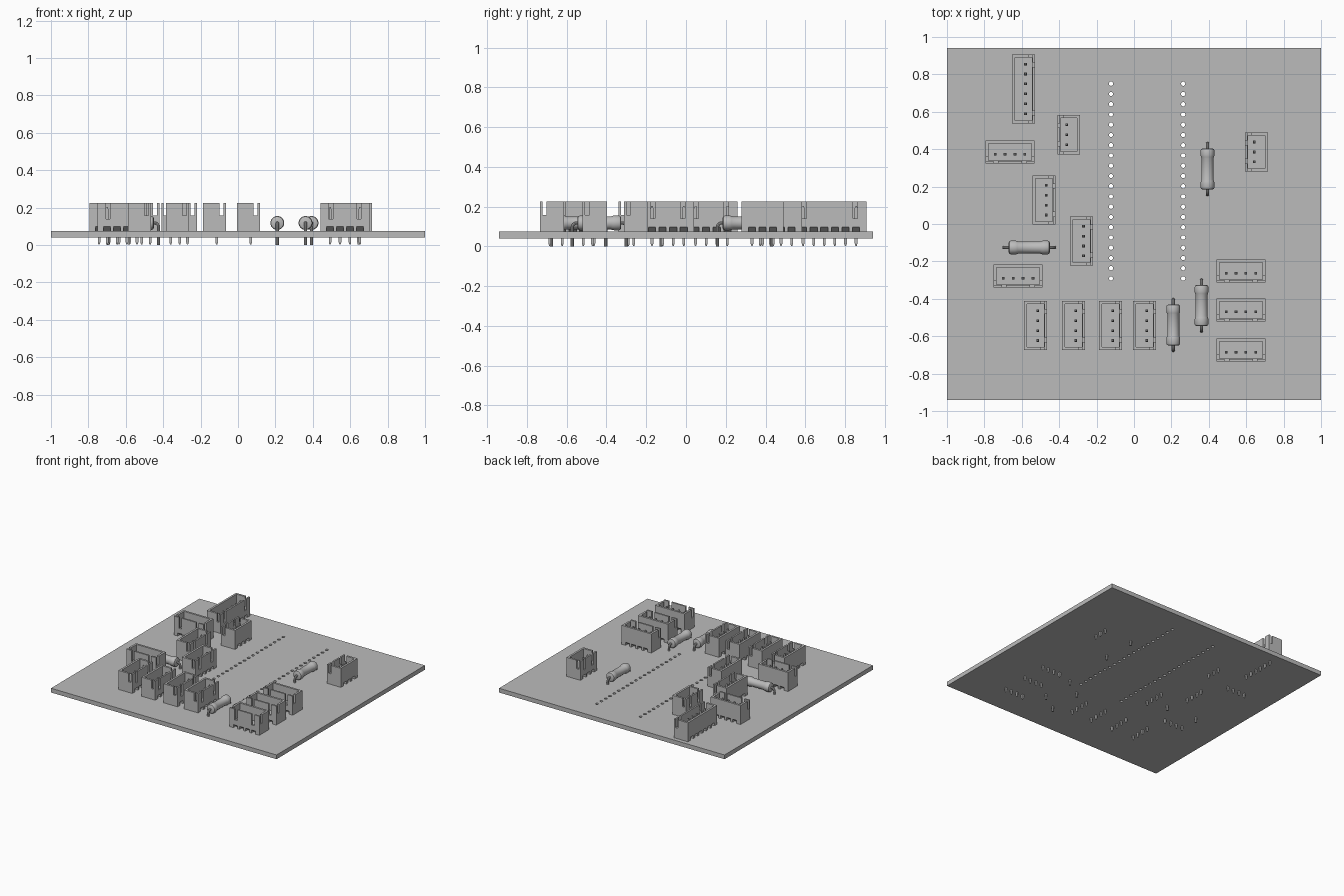
import bpy, bmesh, math
from mathutils import Matrix, Vector

if "Cube" in bpy.data.objects:
    bpy.data.objects.remove(bpy.data.objects["Cube"])

grey = bpy.data.materials.new("plain grey")
grey.use_nodes = True
COLOUR = (0.5, 0.5, 0.5, 1)
grey.diffuse_color = COLOUR
grey.node_tree.nodes["Principled BSDF"].inputs["Base Color"].default_value = COLOUR

TOP, THICK, PITCH = 0.074, 0.034, 0.0533
HEIGHT = 0.152          # connector height above the board
FRONT, BACK = -0.05, 0.0725
WALL = 0.016


def add_object(name, mesh, matrix=Matrix()):
    obj = bpy.data.objects.new(name, mesh)
    bpy.context.collection.objects.link(obj)
    obj.matrix_world = matrix
    return obj


def to_mesh(name, bm):
    bmesh.ops.recalc_face_normals(bm, faces=bm.faces)
    mesh = bpy.data.meshes.new(name)
    bm.to_mesh(mesh)
    bm.free()
    mesh.materials.append(grey)
    return mesh


def box(bm, x0, x1, y0, y1, z0, z1):
    m = Matrix.Translation(((x0 + x1) / 2, (y0 + y1) / 2, (z0 + z1) / 2))
    m = m @ Matrix.Diagonal((x1 - x0, y1 - y0, z1 - z0, 1))
    return bmesh.ops.create_cube(bm, size=1, matrix=m)["verts"]


def wedge(bm, x, half, outer, inner, height):
    """Sloped relief under the housing, open at the outer face."""
    lo = -0.01
    profile = [(outer, lo), (inner, lo), (inner, 0.002), (outer, height)]
    rings = [[bm.verts.new((x + s * half, y, z)) for y, z in profile] for s in (-1, 1)]
    bm.faces.new(rings[0])
    bm.faces.new(rings[1])
    for i in range(4):
        j = (i + 1) % 4
        bm.faces.new((rings[0][i], rings[0][j], rings[1][j], rings[1][i]))


def cut(base, cutters):
    """Subtract each cutter mesh and return the resulting mesh."""
    obj = add_object("blank", base)
    helpers = []
    for mesh in cutters:
        helper = add_object("cutter", mesh)
        helper.hide_render = True
        helpers.append(helper)
        mod = obj.modifiers.new("cut", "BOOLEAN")
        mod.operation, mod.solver, mod.object = "DIFFERENCE", "EXACT", helper
    bpy.context.view_layer.update()
    graph = bpy.context.evaluated_depsgraph_get()
    result = bpy.data.meshes.new_from_object(obj.evaluated_get(graph))
    for o in helpers + [obj]:
        bpy.data.objects.remove(o)
    return result


# Circuit board with two rows of through holes
bm = bmesh.new()
box(bm, -1, 1, -0.94, 0.94, TOP - THICK, TOP)
holes = bmesh.new()
for x in (-0.123, 0.263):
    for i in range(20):
        bmesh.ops.create_cone(holes, cap_ends=True, segments=16, radius1=0.0115,
                              radius2=0.0115, depth=0.1,
                              matrix=Matrix.Translation((x, 0.75 - i * 0.0548, TOP)))
# keep the hole cutters passing through the full board
bmesh.ops.translate(holes, verts=holes.verts, vec=(0, 0, -THICK / 2))
add_object("circuit_board", cut(to_mesh("board", bm), [to_mesh("holes", holes)]))


def housing_mesh(count):
    half = (count - 1) * PITCH / 2 + 0.052
    body = bmesh.new()
    box(body, -half, half, FRONT, BACK, 0, HEIGHT)
    # open cavity
    cavity = bmesh.new()
    box(cavity, -half + WALL, half - WALL, FRONT + WALL, BACK - WALL, 0.043, 0.3)
    # latch slots in the front wall, notches in the end walls
    slots = bmesh.new()
    for s in (-1, 1):
        a, b = sorted((s * (half - 0.045), s * (half - 0.068)))
        box(slots, a, b, FRONT - 0.01, FRONT + WALL + 0.005, 0.065, 0.3)
    ends = bmesh.new()
    box(ends, -half - 0.01, half + 0.01, FRONT + 0.013, FRONT + 0.034, 0.085, 0.3)
    # reliefs beneath the housing at each pin
    relief = bmesh.new()
    for i in range(count):
        x = (i - (count - 1) / 2) * PITCH
        wedge(relief, x, 0.018, FRONT - 0.001, FRONT + 0.03, 0.025)
        wedge(relief, x, 0.018, BACK + 0.001, BACK - 0.03, 0.025)
    return cut(to_mesh("housing", body),
               [to_mesh("c", c) for c in (cavity, slots, ends, relief)])


def pins_mesh(count):
    bm = bmesh.new()
    r = 0.0068
    for i in range(count):
        x = (i - (count - 1) / 2) * PITCH
        for z0, z1, tip in ((-0.06, 0.118, 0), (-0.071, -0.06, -1), (0.118, 0.13, 1)):
            for v in box(bm, x - r, x + r, -r, r, z0, z1):
                if tip * (v.co.z - (z0 + z1) / 2) > 0:
                    v.co.x = x + (v.co.x - x) * 0.5
                    v.co.y *= 0.5
    return to_mesh("pins", bm)


# Connectors: pin count, pin row centre, facing angle
LEFT, DOWN, RIGHT = -90, 0, 90
connectors = [
    (6, -0.58, 0.722, RIGHT), (3, -0.36, 0.478, LEFT), (4, -0.663, 0.373, DOWN),
    (4, -0.47, 0.128, RIGHT), (4, -0.27, -0.091, RIGHT), (4, -0.62, -0.29, DOWN),
    (3, 0.644, 0.385, LEFT),
]
connectors += [(4, x, -0.543, RIGHT) for x in (-0.515, -0.312, -0.114, 0.068)]
connectors += [(4, 0.572, y, DOWN) for y in (-0.263, -0.47, -0.685)]
housings = {n: housing_mesh(n) for n in (3, 4, 6)}
pins = {n: pins_mesh(n) for n in (3, 4, 6)}
for n, x, y, angle in connectors:
    m = Matrix.Translation((x, y, TOP)) @ Matrix.Rotation(math.radians(angle), 4, "Z")
    add_object("connector_housing", housings[n], m)
    add_object("connector_pins", pins[n], m)

# Resistor body: revolved profile with swollen ends
AXIS = 0.118
half_profile = [(0.11, 0), (0.11, 0.026), (0.106, 0.034), (0.098, 0.037), (0.075, 0.037),
                (0.064, 0.035), (0.057, 0.032)]
profile = half_profile + [(-t, r) for t, r in reversed(half_profile)]
bm = bmesh.new()
verts = [bm.verts.new((t, r, 0)) for t, r in profile]
edges = [bm.edges.new(pair) for pair in zip(verts, verts[1:])]
bmesh.ops.spin(bm, geom=verts + edges, axis=(1, 0, 0), cent=(0, 0, 0),
               angle=math.tau, steps=28, use_duplicate=False)
bmesh.ops.remove_doubles(bm, verts=bm.verts, dist=0.0001)
resistor_body = to_mesh("resistor_body", bm)

# Resistor leads: bent wire at both ends
curve = bpy.data.curves.new("lead", "CURVE")
curve.dimensions = "3D"
curve.bevel_depth, curve.bevel_resolution, curve.use_fill_caps = 0.0085, 3, True
reach, bend = 0.136, 0.022
for s in (-1, 1):
    path = [Vector((s * 0.1, 0, 0))]
    for i in range(7):
        a = i * math.pi / 12
        path.append(Vector((s * (reach - bend + bend * math.sin(a)), 0, bend * (math.cos(a) - 1))))
    path.append(Vector((s * reach, 0, -AXIS)))
    spline = curve.splines.new("POLY")
    spline.points.add(len(path) - 1)
    for point, co in zip(spline.points, path):
        point.co = (*co, 1)
wire = add_object("wire", curve)
bpy.context.view_layer.update()
resistor_leads = bpy.data.meshes.new_from_object(
    wire.evaluated_get(bpy.context.evaluated_depsgraph_get()))
bpy.data.objects.remove(wire)
resistor_leads.materials.clear()
resistor_leads.materials.append(grey)

for mesh in (resistor_body, resistor_leads):
    mesh.shade_smooth()
    mesh.set_sharp_from_angle(angle=math.radians(35))
for x, y, angle in ((0.393, 0.294, 90), (0.361, -0.436, 90), (0.21, -0.54, 90), (-0.56, -0.126, 0)):
    m = Matrix.Translation((x, y, AXIS)) @ Matrix.Rotation(math.radians(angle), 4, "Z")
    add_object("resistor_body", resistor_body, m)
    add_object("resistor_leads", resistor_leads, m)
